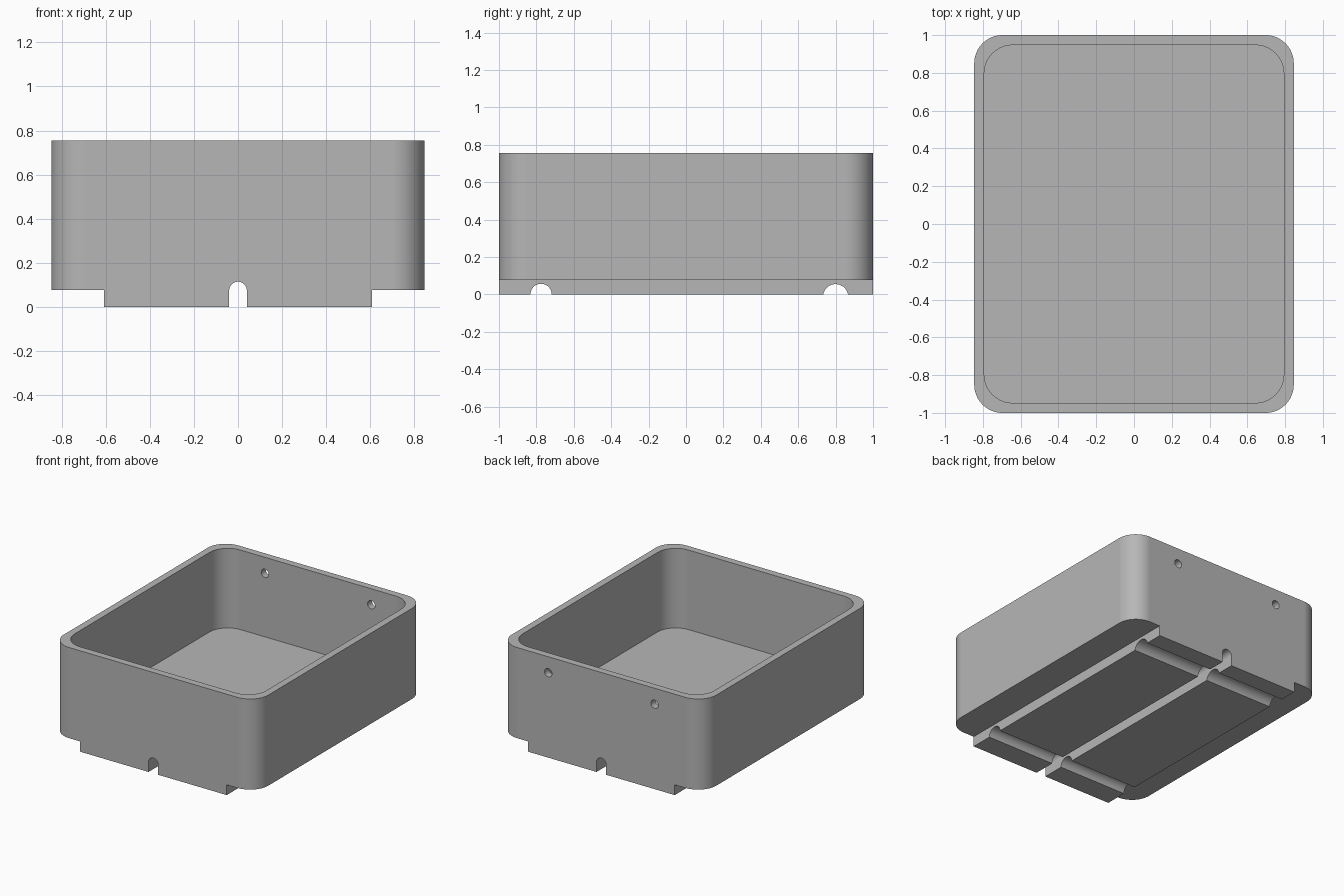
import bpy, bmesh, math
from mathutils import Vector

cube = bpy.data.objects.get("Cube")
if cube:
    bpy.data.objects.remove(cube, do_unlink=True)

HALF_X, HALF_Y, TOP = 0.846, 1.0, 0.755
WALL, FLOOR, STEP = 0.053, 0.16, 0.077

grey = bpy.data.materials.new("plain grey")
grey.use_nodes = True
grey.diffuse_color = (0.47, 0.47, 0.47, 1)
grey.node_tree.nodes["Principled BSDF"].inputs["Base Color"].default_value = grey.diffuse_color


def arc(cx, cy, r, start, end, steps):
    """Points along an arc, angles in degrees."""
    angles = [math.radians(start + (end - start) * i / steps) for i in range(steps + 1)]
    return [(cx + r * math.cos(a), cy + r * math.sin(a)) for a in angles]


def rounded_rect(hx, hy, r):
    corners = [(1, 1), (-1, 1), (-1, -1), (1, -1)]
    return [p for i, (sx, sy) in enumerate(corners)
            for p in arc(sx * (hx - r), sy * (hy - r), r, 90 * i, 90 * i + 90, 16)]


def prism(name, profile, axis, start, end):
    """Extrude a flat profile along one axis; the profile uses the other two axes in order."""
    place = {"x": lambda a, b, d: (d, a, b),
             "y": lambda a, b, d: (a, d, b),
             "z": lambda a, b, d: (a, b, d)}[axis]
    bm = bmesh.new()
    face = bm.faces.new([bm.verts.new(place(a, b, start)) for a, b in profile])
    grown = bmesh.ops.extrude_face_region(bm, geom=[face])["geom"]
    shift = Vector(place(0, 0, end - start))
    bmesh.ops.translate(bm, verts=[v for v in grown if isinstance(v, bmesh.types.BMVert)], vec=shift)
    bmesh.ops.recalc_face_normals(bm, faces=bm.faces)
    mesh = bpy.data.meshes.new(name)
    bm.to_mesh(mesh)
    bm.free()
    mesh.materials.append(grey)
    obj = bpy.data.objects.new(name, mesh)
    bpy.context.collection.objects.link(obj)
    return obj


# Solid block with rounded corners
box = prism("open_box", rounded_rect(HALF_X, HALF_Y, 0.15), "z", 0, TOP)

# Hollow interior
cutters = [prism("interior_cutter", rounded_rect(HALF_X - WALL, HALF_Y - WALL, 0.15),
                 "z", FLOOR, TOP + 0.2)]

# Steps beside the raised foot, and the screw holes in the back wall
for side in (-1, 1):
    x0, x1 = side * 0.607, side * 1.2
    step = [(x0, -0.2), (x1, -0.2), (x1, STEP), (x0, STEP)]
    cutters.append(prism("step_cutter", step, "y", -1.2, 1.2))
    hole = arc(side * 0.44, 0.635, 0.031, 0, 360, 24)[:-1]
    cutters.append(prism("hole_cutter", hole, "y", 0.8, 1.2))

# Arched groove along the underside
groove = [(0.04, -0.2)] + arc(0, 0.075, 0.04, 0, 180, 20) + [(-0.04, -0.2)]
cutters.append(prism("long_groove_cutter", groove, "y", -1.2, 1.2))

# Round channels across the foot
for y, z, r in ((-0.775, 0, 0.057), (0.8, -0.012, 0.067)):
    cutters.append(prism("cross_channel_cutter", arc(y, z, r, 0, 360, 40)[:-1], "x", -0.75, 0.75))

# Carve the block
bpy.ops.object.select_all(action="DESELECT")
box.select_set(True)
bpy.context.view_layer.objects.active = box
for cutter in cutters:
    cutter.hide_render = True
    mod = box.modifiers.new("carve", "BOOLEAN")
    mod.operation, mod.solver, mod.object = "DIFFERENCE", "EXACT", cutter
    bpy.ops.object.modifier_apply(modifier=mod.name)
    bpy.data.objects.remove(cutter, do_unlink=True)

# Smooth curves, crisp edges
bpy.ops.object.shade_smooth_by_angle(angle=math.radians(30))
weighted = box.modifiers.new("even_shading", "WEIGHTED_NORMAL")
weighted.keep_sharp = True
